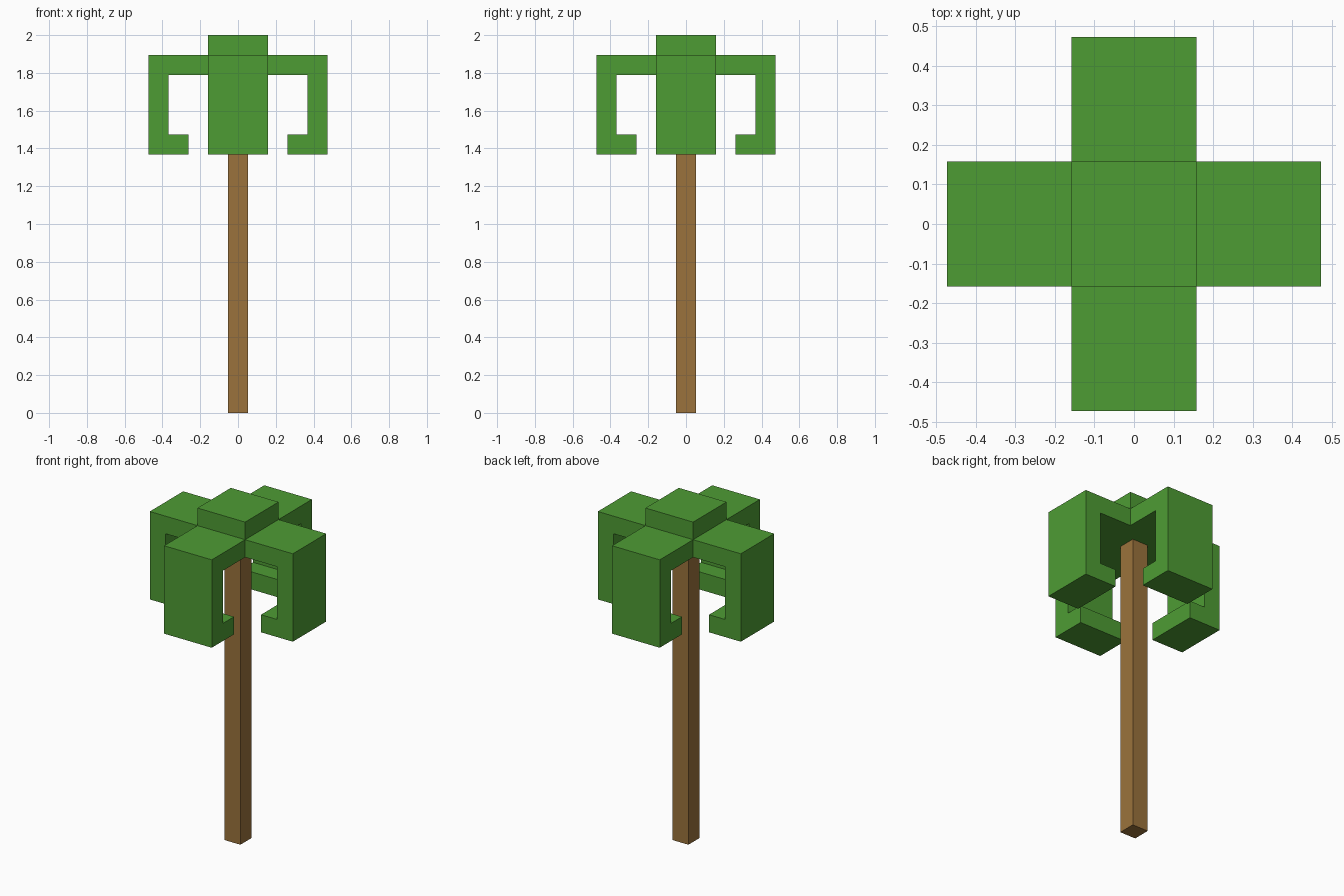
import bpy, bmesh, math
from mathutils import Matrix

if "Cube" in bpy.data.objects:
    bpy.data.objects.remove(bpy.data.objects["Cube"])

U = 2 / 19  # block unit: the tree is 19 blocks tall


def material(name, rgb):
    m = bpy.data.materials.new(name)
    m.diffuse_color = (*rgb, 1)
    m.use_nodes = True
    m.node_tree.nodes["Principled BSDF"].inputs["Base Color"].default_value = m.diffuse_color
    return m


LEAF = material("leaf green", (0.076, 0.332, 0.034))
BARK = material("bark brown", (0.328, 0.171, 0.045))


def add_object(name, bm, mat):
    bmesh.ops.recalc_face_normals(bm, faces=bm.faces[:])
    mesh = bpy.data.meshes.new(name)
    bm.to_mesh(mesh)
    bm.free()
    mesh.materials.append(mat)
    obj = bpy.data.objects.new(name, mesh)
    bpy.context.collection.objects.link(obj)
    return obj


def box(name, width, z0, z1, mat):
    bm = bmesh.new()
    bmesh.ops.create_cube(bm, size=1)
    bmesh.ops.scale(bm, vec=(width * U, width * U, (z1 - z0) * U), verts=bm.verts[:])
    bmesh.ops.translate(bm, vec=(0, 0, (z0 + z1) / 2 * U), verts=bm.verts[:])
    return add_object(name, bm, mat)


# Hooked side profile of a frond in blocks: (distance from centre, height)
HOOK = [(1.5, 18), (4.5, 18), (4.5, 13), (2.5, 13),
        (2.5, 14), (3.5, 14), (3.5, 17), (1.5, 17)]


def frond(name, angle):
    bm = bmesh.new()
    face = bm.faces.new([bm.verts.new((x * U, -1.5 * U, z * U)) for x, z in HOOK])
    ext = bmesh.ops.extrude_face_region(bm, geom=[face], use_keep_orig=True)
    verts = [g for g in ext["geom"] if isinstance(g, bmesh.types.BMVert)]
    bmesh.ops.translate(bm, vec=(0, 3 * U, 0), verts=verts)
    bmesh.ops.rotate(bm, matrix=Matrix.Rotation(angle, 3, "Z"), verts=bm.verts[:])
    return add_object(name, bm, LEAF)


# Trunk and crown block
box("trunk", 1, 0, 17, BARK)
box("crown", 3, 17, 19, LEAF)

# Four drooping fronds
for i, side in enumerate(("right", "back", "left", "front")):
    frond(f"{side}_frond", i * math.pi / 2)
